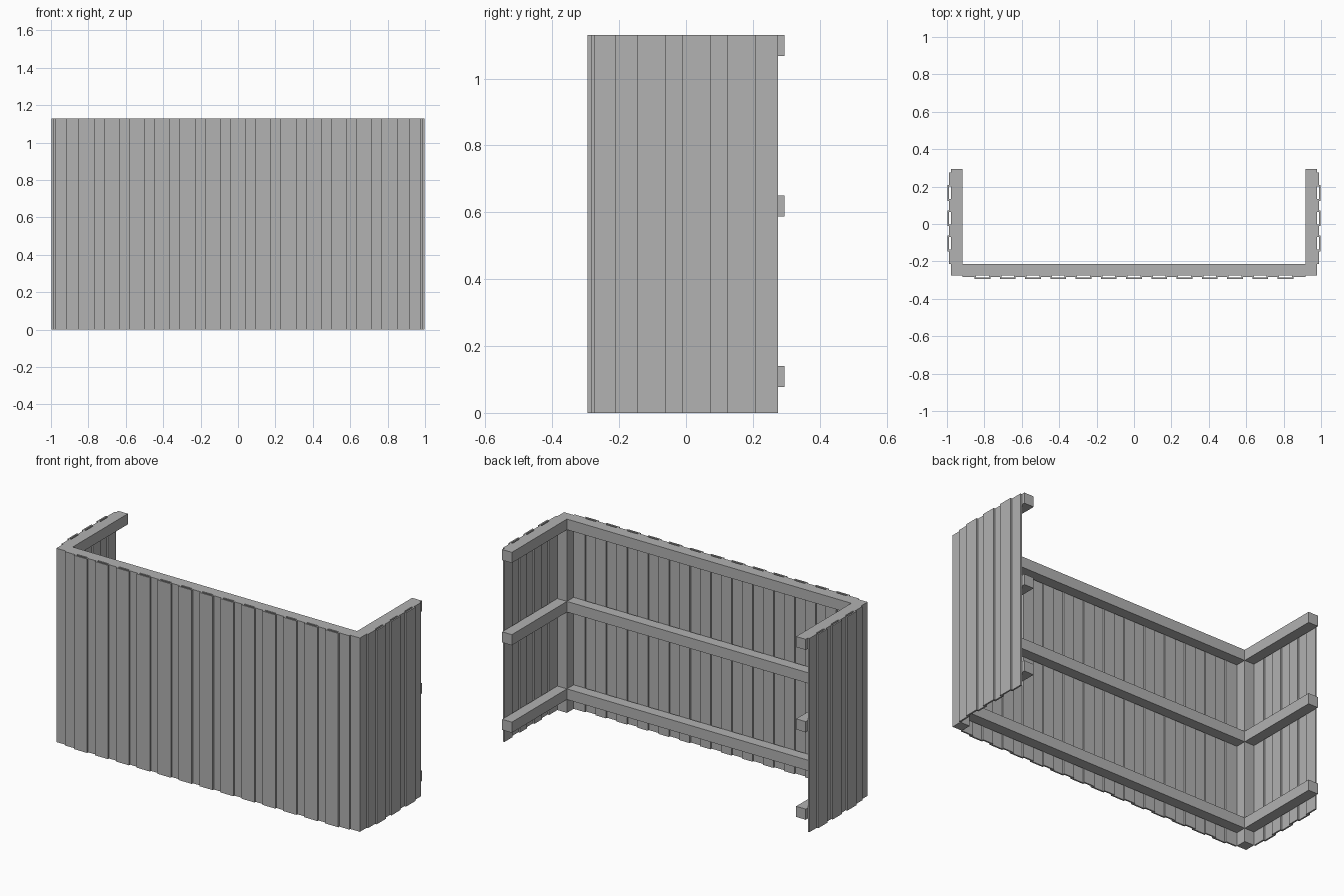
import bpy
import bmesh
from math import pi
from mathutils import Matrix

if "Cube" in bpy.data.objects:
    bpy.data.objects.remove(bpy.data.objects["Cube"], do_unlink=True)

HEIGHT = 1.13
PITCH = 0.135      # spacing of the ridges
CREST = 0.085      # ridge width
SHEET = 0.009      # sheet thickness
RISE = 0.01        # ridge height
BAR = 0.062        # timber thickness
OUT_X, FRONT_Y, BACK_Y = 0.979, -0.275, 0.295
IN_X, IN_Y = OUT_X - BAR, FRONT_Y + BAR

grey = bpy.data.materials.new("grey metal")
grey.use_nodes = True
grey.diffuse_color = (0.445, 0.445, 0.445, 1)
grey.node_tree.nodes["Principled BSDF"].inputs["Base Color"].default_value = grey.diffuse_color


def finish(name, bm):
    bmesh.ops.recalc_face_normals(bm, faces=bm.faces)
    mesh = bpy.data.meshes.new(name)
    bm.to_mesh(mesh)
    bm.free()
    mesh.materials.append(grey)
    obj = bpy.data.objects.new(name, mesh)
    bpy.context.collection.objects.link(obj)
    return obj


def box(name, low, high):
    bm = bmesh.new()
    bmesh.ops.create_cube(bm, size=1)
    for v in bm.verts:
        v.co = [a + (b - a) * (c + 0.5) for a, b, c in zip(low, high, v.co)]
    return finish(name, bm)


def corrugated_sheet(name, length, ridges, place):
    """Extruded square-wave strip along x, ridges towards -y, back on y = 0."""
    outer, inner = [(-length / 2, -SHEET)], [(-length / 2, 0)]
    for i in range(ridges):
        mid = (i - (ridges - 1) / 2) * PITCH
        for line, half, base in ((outer, CREST / 2, -SHEET), (inner, CREST / 2 - SHEET, 0)):
            line += [(mid - half, base), (mid - half, base - RISE),
                     (mid + half, base - RISE), (mid + half, base)]
    outer.append((length / 2, -SHEET))
    inner.append((length / 2, 0))
    bm = bmesh.new()
    a = [bm.verts.new((x, y, 0)) for x, y in outer]
    b = [bm.verts.new((x, y, 0)) for x, y in inner]
    strip = [bm.faces.new((a[i], a[i + 1], b[i + 1], b[i])) for i in range(len(a) - 1)]
    new = bmesh.ops.extrude_face_region(bm, geom=strip, use_keep_orig=True)["geom"]
    bmesh.ops.translate(bm, vec=(0, 0, HEIGHT),
                        verts=[g for g in new if isinstance(g, bmesh.types.BMVert)])
    bmesh.ops.transform(bm, matrix=place, verts=bm.verts)
    return finish(name, bm)


# Corrugated cladding on the front and both sides
corrugated_sheet("front_sheet", 2 * IN_X, 13, Matrix.Translation((0, FRONT_Y, 0)))
side_end = BACK_Y - 0.02
for side, s in (("left", 1), ("right", -1)):
    place = Matrix.Translation((s * OUT_X, (IN_Y + side_end) / 2, 0)) @ Matrix.Rotation(s * pi / 2, 4, "Z")
    corrugated_sheet(side + "_sheet", side_end - IN_Y, 3, place)

    # Corner post
    xs = sorted((s * IN_X, s * OUT_X))
    box(side + "_corner_post", (xs[0], FRONT_Y, 0), (xs[1], IN_Y, HEIGHT))

    # Side rails
    for level, z in (("lower", 0.078), ("middle", 0.588), ("upper", HEIGHT - BAR)):
        box(f"{side}_{level}_rail", (xs[0], IN_Y, z), (xs[1], BACK_Y, z + BAR))

# Front rails between the posts
for level, z in (("lower", 0.078), ("middle", 0.588), ("upper", HEIGHT - BAR)):
    box(f"front_{level}_rail", (-IN_X, FRONT_Y, z), (IN_X, IN_Y, z + BAR))
